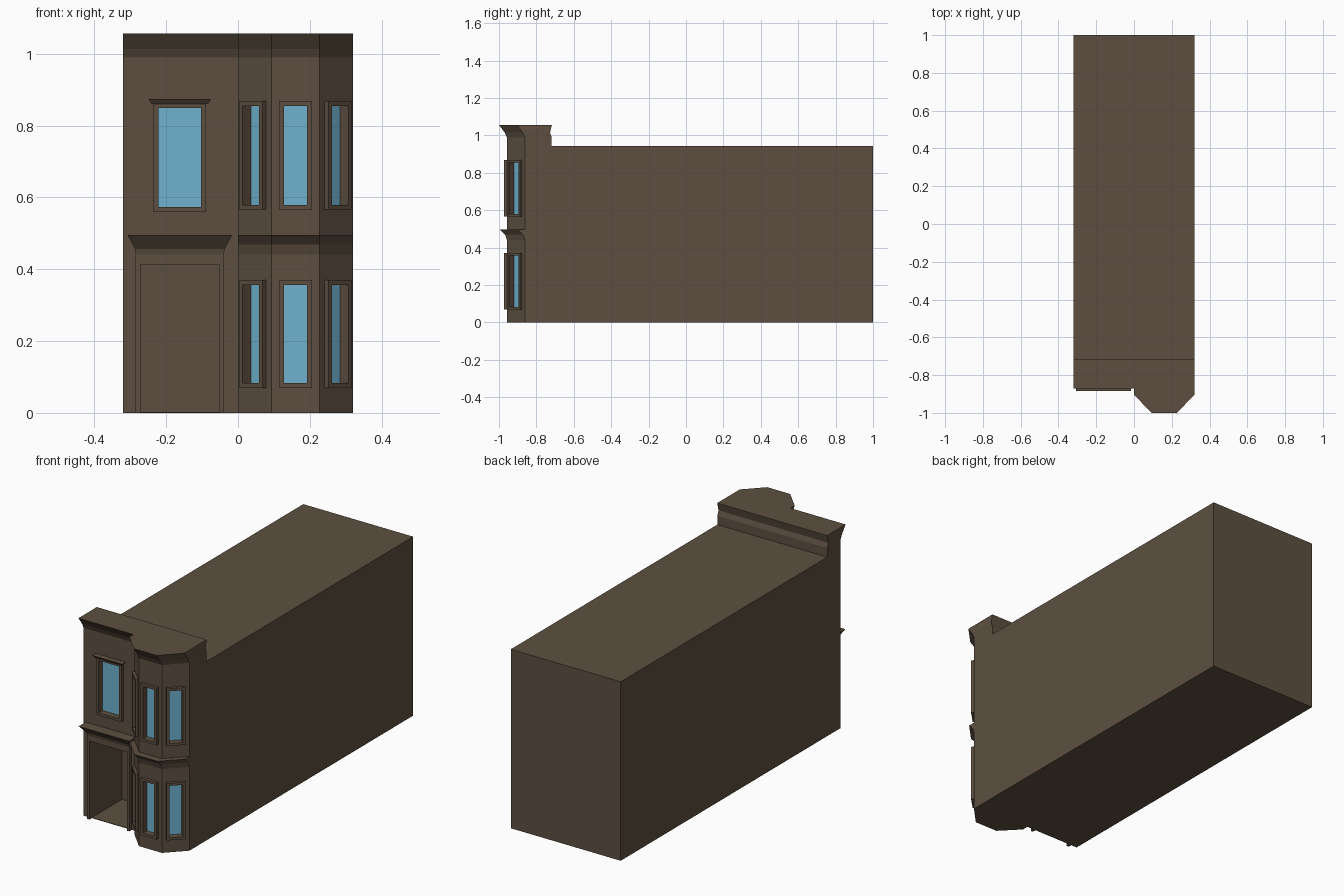
import bpy, bmesh
from math import cos, sin, radians
from mathutils import Matrix

if "Cube" in bpy.data.objects:
    bpy.data.objects.remove(bpy.data.objects["Cube"])


def material(name, rgb):
    m = bpy.data.materials.new(name)
    m.diffuse_color = (*rgb, 1)
    m.use_nodes = True
    m.node_tree.nodes["Principled BSDF"].inputs["Base Color"].default_value = m.diffuse_color
    return m


STONE = material("brown_stone", (0.11, 0.078, 0.052))
GLASS = material("blue_glass", (0.16, 0.45, 0.62))


def finish(name, bm, mat=STONE):
    bmesh.ops.recalc_face_normals(bm, faces=bm.faces)
    me = bpy.data.meshes.new(name)
    bm.to_mesh(me)
    bm.free()
    ob = bpy.data.objects.new(name, me)
    bpy.context.collection.objects.link(ob)
    me.materials.append(mat)
    return ob


def loft(bm, rings, caps=True, close=False, matrix=Matrix()):
    """Skin a list of equal-length closed rings of 3D points."""
    vs = [[bm.verts.new(matrix @ Matrix.Translation(p).to_translation()) for p in r] for r in rings]
    pairs = list(zip(vs, vs[1:])) + ([(vs[-1], vs[0])] if close else [])
    for a, b in pairs:
        for i in range(len(a)):
            j = (i + 1) % len(a)
            bm.faces.new((a[i], a[j], b[j], b[i]))
    if caps and not close:
        bm.faces.new(vs[0])
        bm.faces.new(vs[-1])


def box(bm, x0, x1, y0, y1, z0, z1, matrix=Matrix()):
    loft(bm, [[(x0, y0, z), (x1, y0, z), (x1, y1, z), (x0, y1, z)] for z in (z0, z1)], matrix=matrix)


WALL = -0.827                       # plane of the flat left wall
BAY = [(0, -0.861), (0.093, -0.957), (0.227, -0.957), (0.32, -0.861)]
FRONT = [(-0.32, WALL), (0, WALL)] + BAY


def plan(z, dy, back):
    return [(x, y + dy, z) for x, y in FRONT] + [(0.32, back, z), (-0.32, back, z)]


# Main body with bay, extruded from the floor plan
bm = bmesh.new()
loft(bm, [plan(0, 0, 1), plan(0.942, 0, 1)])
body = finish("house_body", bm)

# Parapet with flared cornice
bm = bmesh.new()
loft(bm, [plan(0.942, 0, -0.718), plan(0.989, 0, -0.718),
          plan(1.014, -0.012, -0.727), plan(1.056, -0.043, -0.717)])
finish("roof_parapet", bm)

# Cornice between the bay's storeys
bm = bmesh.new()
loft(bm, [[(x, y + dy, z) for x, y in BAY] + [(x, y, z) for x, y in reversed(BAY)]
          for z, dy in ((0.441, -0.001), (0.469, -0.010), (0.496, -0.037))])
finish("bay_cornice", bm)

# Windows: raised frame, recessed pane, and a cutter for the opening
cut = bmesh.new()


def window(name, cx, cy, angle, w, z0, z1, border=0.0135, proud=0.015, recess=0.018):
    a = radians(angle)
    m = Matrix(((cos(a), sin(a), 0, cx), (sin(a), -cos(a), 0, cy), (0, 0, 1, 0), (0, 0, 0, 1)))

    def rect(inset, d):
        h = w / 2 - inset
        return [(-h, d, z0 + inset), (h, d, z0 + inset), (h, d, z1 - inset), (-h, d, z1 - inset)]

    bm = bmesh.new()
    loft(bm, [rect(0, 0), rect(0, proud), rect(border, proud), rect(border, -recess)],
         caps=False, matrix=m)
    finish(name + "_frame", bm)
    bm = bmesh.new()
    bm.faces.new([bm.verts.new(m @ Matrix.Translation(p).to_translation())
                  for p in reversed(rect(border, -recess))])
    pane = finish(name + "_pane", bm, GLASS)
    if (pane.data.polygons[0].normal.dot(m.col[1].to_3d())) < 0:
        pane.data.flip_normals()
    h, g = w / 2 - border + 0.002, border - 0.002
    box(cut, -h, h, -recess - 0.002, 0.05, z0 + g, z1 - g, m)


for floor, z0, z1 in (("lower", 0.07, 0.37), ("upper", 0.566, 0.868)):
    for side, angle, i in (("left", -45, 0), ("middle", 0, 1), ("right", 45, 2)):
        (xa, ya), (xb, yb) = BAY[i], BAY[i + 1]
        window(f"{floor}_{side}_bay_window", (xa + xb) / 2, (ya + yb) / 2, angle, 0.092, z0, z1)
window("wall_window", -0.162, WALL, 0, 0.146, 0.56, 0.862)

# Deep entrance recess, cut together with the window openings
box(cut, -0.272, -0.052, -1.1, -0.576, 0.003, 0.413)
cutter = finish("opening_cutter", cut)
cutter.hide_render = True
mod = body.modifiers.new("openings", 'BOOLEAN')
mod.operation = 'DIFFERENCE'
mod.solver = 'EXACT'
mod.object = cutter
bpy.context.view_layer.objects.active = body
bpy.ops.object.modifier_apply(modifier=mod.name)
bpy.data.objects.remove(cutter)

# Door surround: an inverted U around the entrance
U = [(-0.285, 0), (-0.272, 0), (-0.272, 0.413), (-0.052, 0.413),
     (-0.052, 0), (-0.040, 0), (-0.040, 0.441), (-0.285, 0.441)]
bm = bmesh.new()
loft(bm, [[(x, y, z) for x, z in U] for y in (WALL, WALL - 0.02)])
finish("door_surround", bm)


# Flared caps over the door and the wall window
def cap(name, levels):
    bm = bmesh.new()
    loft(bm, [[(-0.162 - h, WALL, z), (-0.162 - h, WALL - d, z),
               (-0.162 + h, WALL - d, z), (-0.162 + h, WALL, z)] for z, h, d in levels])
    finish(name, bm)


cap("door_canopy", ((0.441, 0.1225, 0.02), (0.456, 0.1245, 0.024), (0.496, 0.146, 0.058)))
cap("window_cap", ((0.860, 0.078, 0.018), (0.874, 0.087, 0.030)))
